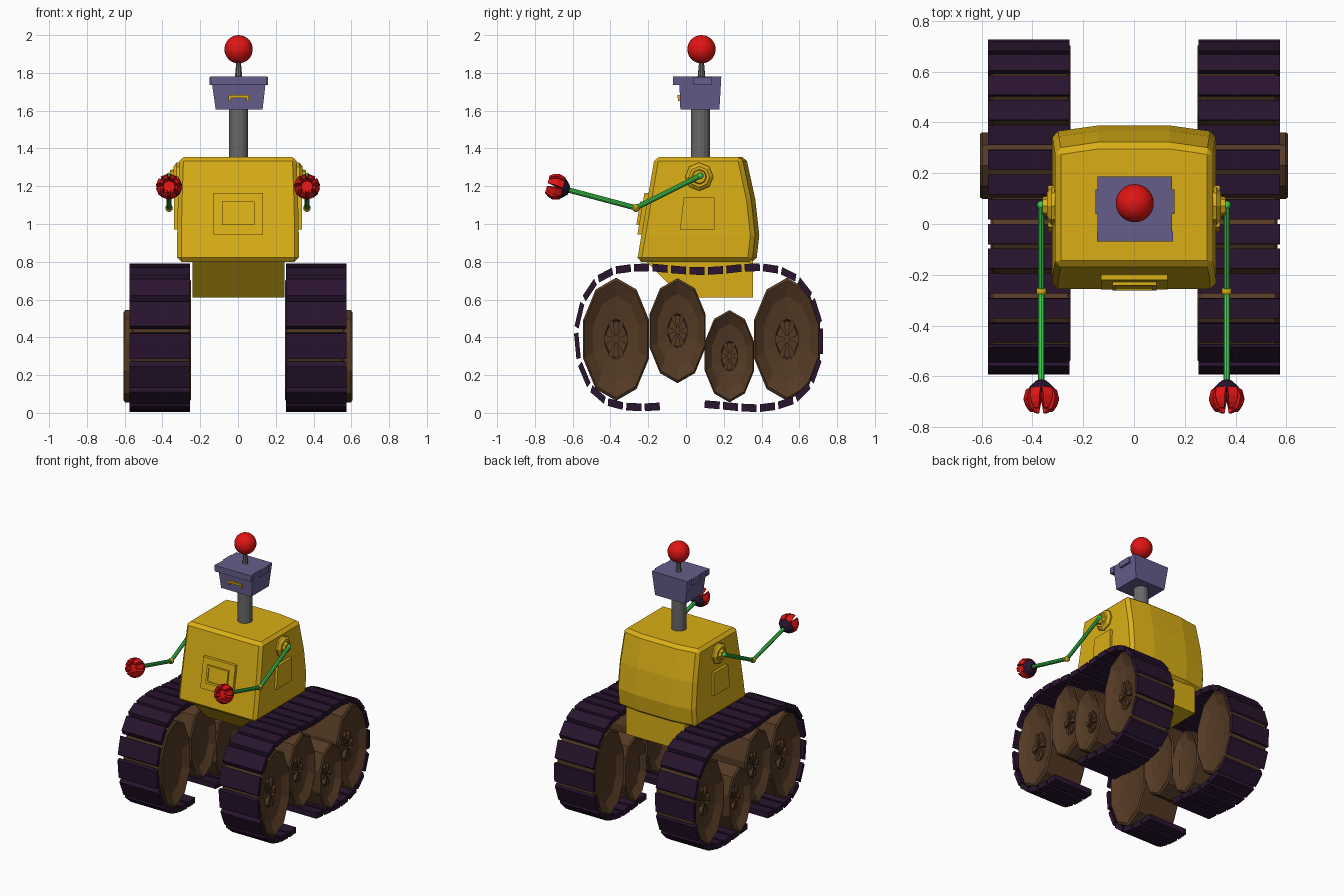
import bpy, bmesh, math
from mathutils import Vector

if "Cube" in bpy.data.objects:
    bpy.data.objects.remove(bpy.data.objects["Cube"])


def material(name, r, g, b):
    m = bpy.data.materials.new(name)
    m.diffuse_color = (r, g, b, 1)
    m.use_nodes = True
    m.node_tree.nodes["Principled BSDF"].inputs["Base Color"].default_value = m.diffuse_color
    return m


YELLOW = material("yellow", 0.70, 0.43, 0.008)
PURPLE = material("dusty purple", 0.13, 0.11, 0.26)
DARK = material("dark plum", 0.022, 0.007, 0.028)
BROWN = material("brown", 0.088, 0.042, 0.018)
GREY = material("grey", 0.14, 0.14, 0.14)
RED = material("red", 0.75, 0.007, 0.007)
GREEN = material("green", 0.05, 0.60, 0.08)


def finish(bm, name, mat, bevel=0):
    bmesh.ops.recalc_face_normals(bm, faces=bm.faces[:])
    me = bpy.data.meshes.new(name)
    bm.to_mesh(me)
    bm.free()
    me.materials.append(mat)
    ob = bpy.data.objects.new(name, me)
    bpy.context.collection.objects.link(ob)
    if bevel:
        mod = ob.modifiers.new("bevel", "BEVEL")
        mod.width, mod.segments = bevel, 1
        mod.limit_method, mod.angle_limit = "ANGLE", math.radians(35)
    return ob


def add_loft(bm, rings):
    """Skin equal-length rings of points and cap both ends."""
    vs = [[bm.verts.new(p) for p in ring] for ring in rings]
    n = len(vs[0])
    for a, b in zip(vs, vs[1:]):
        for i in range(n):
            j = (i + 1) % n
            bm.faces.new((a[i], a[j], b[j], b[i]))
    bm.faces.new(vs[0][::-1])
    bm.faces.new(vs[-1])


def loft(name, rings, mat, bevel=0):
    bm = bmesh.new()
    add_loft(bm, rings)
    return finish(bm, name, mat, bevel)


def turned(a, b, profile, n):
    """Rings round the axis a-b; profile holds (distance along axis, radius)."""
    a, b = Vector(a), Vector(b)
    d = (b - a).normalized()
    side = d.cross(Vector((0, 0, 1)) if abs(d.z) < 0.9 else Vector((0, 1, 0))).normalized()
    up = side.cross(d)
    return [[a + d * t + (side * math.sin(2 * math.pi * i / n)
             + up * math.cos(2 * math.pi * i / n)) * r for i in range(n)]
            for t, r in profile]


def rod(name, a, b, r, mat, n=12, r2=None):
    length = (Vector(b) - Vector(a)).length
    ob = loft(name, turned(a, b, [(0, r), (length, r2 or r)], n), mat)
    return ob


def ball(name, c, r, mat, u, v):
    bm = bmesh.new()
    bmesh.ops.create_uvsphere(bm, u_segments=u, v_segments=v, radius=r)
    bmesh.ops.translate(bm, verts=bm.verts[:], vec=c)
    return finish(bm, name, mat)


def rect(x0, x1, y0, y1, z):
    return [(x0, y0, z), (x1, y0, z), (x1, y1, z), (x0, y1, z)]


# body with bulging back
def front_y(z):
    return -0.26 + 0.17 * (z - 0.8)


levels = [(0.80, 0.322, 0.372), (0.94, 0.322, 0.388), (1.13, 0.318, 0.367), (1.355, 0.31, 0.318)]
loft("body", [[(-w, front_y(z), z), (w, front_y(z), z), (w, yb - 0.025, z), (0.14, yb, z),
               (-0.14, yb, z), (-w, yb - 0.025, z)] for z, w, yb in levels], YELLOW, 0.022)
loft("lower_body", [rect(-0.24, 0.245, -0.02, 0.355, 0.61),
                    rect(-0.24, 0.245, -0.22, 0.355, 0.81)], YELLOW)


# stepped chest panel
def chest_plate(name, x0, x1, z0, z1, d0, d1):
    loft(name, [[(x0, front_y(z0) - d, z0), (x1, front_y(z0) - d, z0),
                 (x1, front_y(z1) - d, z1), (x0, front_y(z1) - d, z1)] for d in (d0, d1)], YELLOW)


chest_plate("chest_panel", -0.13, 0.132, 0.945, 1.165, -0.01, 0.022)
for x0, x1, z0, z1 in ((-0.085, 0.088, 0.995, 1.01), (-0.085, 0.088, 1.105, 1.12),
                       (-0.085, -0.07, 1.01, 1.105), (0.073, 0.088, 1.01, 1.105)):
    chest_plate("chest_frame", x0, x1, z0, z1, 0.015, 0.036)
chest_plate("chest_hatch", -0.07, 0.073, 1.01, 1.105, 0.015, 0.03)

# neck, head and antenna
CY = 0.077
rod("neck", (0.003, CY, 1.34), (0.003, CY, 1.61), 0.051, GREY, 16)
loft("head", [rect(-0.118, 0.13, -0.03, 0.177, 1.605),
              rect(-0.143, 0.15, -0.036, 0.187, 1.78)], PURPLE)
loft("head_brim", [rect(-0.143, 0.152, -0.068, -0.03, 1.735),
                   rect(-0.146, 0.154, -0.068, -0.03, 1.78)], PURPLE)
for s in (-1, 1):
    x = 0.004
    loft("ear_plate", [rect(x + s * 0.12, x + s * 0.155, 0.04, 0.135, z) for z in (1.735, 1.779)], PURPLE)
loft("mouth_bar", [rect(-0.05, 0.058, -0.045, -0.025, z) for z in (1.668, 1.682)], YELLOW)
for x in (-0.05, 0.046):
    loft("mouth_end", [rect(x, x + 0.012, -0.043, -0.025, z) for z in (1.652, 1.668)], YELLOW)
rod("antenna", (0.003, CY + 0.005, 1.77), (0.003, CY + 0.005, 1.87), 0.021, GREY, 10, 0.012)
ball("antenna_ball", (0.003, CY + 0.005, 1.925), 0.075, RED, 24, 16)

# track centre line (y, z), open underneath
path = [(-0.13, .035), (-.24, .028), (-.34, .035), (-.43, .062), (-.515, .14), (-.565, .26),
        (-.588, .40), (-.572, .52), (-.53, .64), (-.45, .73), (-.35, .765), (-.2, .772),
        (-.05, .757), (.07, .748), (.2, .757), (.3, .768), (.42, .772), (.54, .748), (.63, .68),
        (.69, .57), (.725, .42), (.71, .27), (.66, .15), (.58, .07), (.46, .03), (.35, .022),
        (.2, .038), (.09, .047)]
STRETCH = 1.77     # tracks and wheels are taller than they are round


def spaced(points, pitch):
    """Points at even spacing along the path, in unstretched space."""
    pts = [Vector((y, z / STRETCH)) for y, z in points]
    total = sum((b - a).length for a, b in zip(pts, pts[1:]))
    count = round(total / pitch)
    step, out, due, run = total / count, [pts[0]], total / count, 0
    for a, b in zip(pts, pts[1:]):
        seg = (b - a).length
        while due <= run + seg + 1e-6 and len(out) <= count:
            out.append(a.lerp(b, (due - run) / seg))
            due += step
        run += seg
    return out


knots = spaced(path, 0.098)
wheels = [("front", -0.37, 0.39, 0.184, 0.565), ("second", -0.045, 0.435, 0.157, 0.565),
          ("third", 0.23, 0.30, 0.138, 0.607), ("rear", 0.535, 0.39, 0.184, 0.565)]

for s in (-1, 1):
    side = "left" if s < 0 else "right"
    # track pads
    bm = bmesh.new()
    for a, b in zip(knots, knots[1:]):
        t = (b - a).normalized()
        nrm = Vector((-t.y, t.x)) * 0.0115
        a2, b2 = a + t * 0.009, b - t * 0.009
        quad = [a2 - nrm, b2 - nrm, b2 + nrm, a2 + nrm]
        add_loft(bm, [[(x, q.x, max(0, q.y * STRETCH)) for q in quad]
                      for x in (s * 0.255, s * 0.575)])
    finish(bm, side + "_track", DARK)

    # ten-sided dished wheels with spoked hubs
    for name, y, z, r, xo in wheels:
        bm = bmesh.new()
        xi = 0.25
        prof = [(xi + .045, .33), (xi + .035, .70), (xi, .95), (xi + .01, 1), (xo - .01, 1), (xo, .95),
                (xo - .035, .70), (xo - .05, .33), (xo - .065, .30)]
        add_loft(bm, [[(s * x, y + k * r * math.sin(math.pi * i / 5),
                        z + k * r * STRETCH * math.cos(math.pi * i / 5)) for i in range(10)]
                      for x, k in prof])
        for i in range(6):
            ang = math.pi * (i + 0.5) / 3
            arm = [(0.06, -0.3), (0.34, -0.22), (0.34, 0.22), (0.06, 0.3)]
            add_loft(bm, [[(s * x, y + k * r * math.sin(ang + w), z + k * r * STRETCH * math.cos(ang + w))
                           for k, w in arm] for x in (xo - 0.07, xo - 0.035)])
        finish(bm, f"{side}_{name}_wheel", BROWN)

    # side hatch and shoulder
    hatch = [(-0.032, 0.97), (0.152, 0.97), (0.152, 1.14), (-0.012, 1.14)]
    loft(side + "_side_hatch", [[(s * x, y, z) for y, z in hatch] for x in (0.30, 0.338)], YELLOW)
    ax = s * 0.365
    sh, el, wr = Vector((ax, 0.075, 1.255)), Vector((ax, -0.265, 1.085)), Vector((ax, -0.63, 1.182))
    loft(side + "_shoulder", turned((s * 0.29, 0.07, 1.25), (s, 0.07, 1.25),
         [(0, 0.075), (0.035, 0.075), (0.052, 0.055), (0.052, 0.04), (0.07, 0.035)], 8), YELLOW)

    # arm
    rod(side + "_upper_arm", sh, el, 0.014, GREEN, 10)
    rod(side + "_forearm", el, wr, 0.014, GREEN, 10)
    ball(side + "_shoulder_joint", sh, 0.017, GREEN, 10, 6)
    ball(side + "_elbow", el, 0.021, YELLOW, 10, 8)

    # hand: dark cup with a ring of red claws
    d = (wr - el).normalized()
    loft(side + "_wrist_cup", turned(wr, wr + d, [(-0.012, 0.022), (0.005, 0.04), (0.03, 0.062),
                                                  (0.045, 0.05)], 8), DARK)
    bm = bmesh.new()
    sx = Vector((1, 0, 0))
    up = sx.cross(d)
    for i in range(8):
        ang = math.pi * (i + 0.5) / 4
        out = sx * math.cos(ang) + up * math.sin(ang)
        tan = d.cross(out)
        rings = []
        for t, r0, r1, w in ((0.025, 0.02, 0.058, 0.021), (0.062, 0.028, 0.068, 0.020),
                             (0.088, 0.035, 0.060, 0.016), (0.108, 0.034, 0.048, 0.010)):
            c = wr + d * t
            rings.append([c + out * r0 - tan * w * 0.6, c + out * r1 - tan * w,
                          c + out * r1 + tan * w, c + out * r0 + tan * w * 0.6])
        add_loft(bm, rings)
    add_loft(bm, turned(wr, wr + d, [(0.03, 0.045), (0.065, 0.04)], 8))
    finish(bm, side + "_claws", RED)
